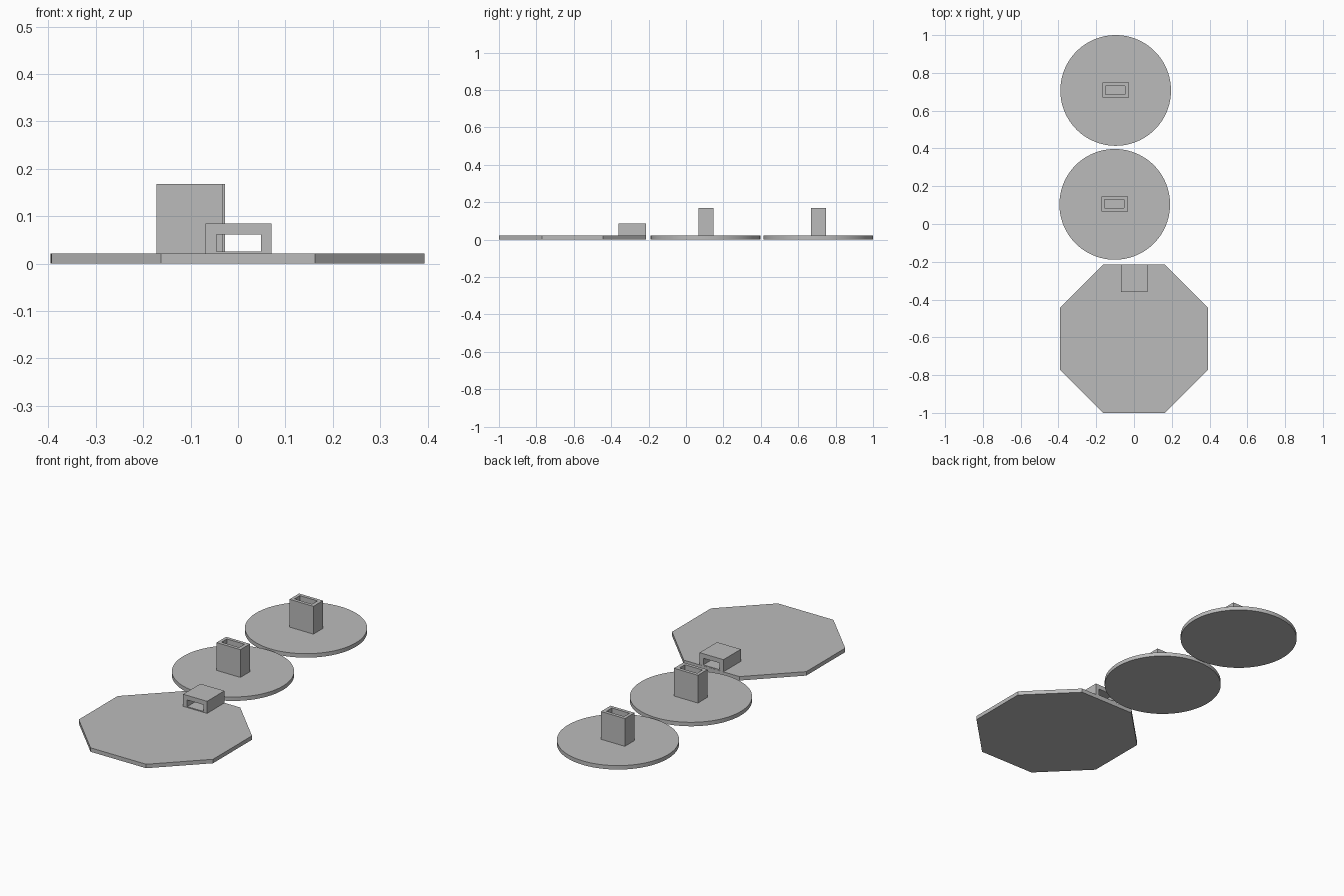
import bpy, bmesh, math
from mathutils import Matrix, Vector

if "Cube" in bpy.data.objects:
    bpy.data.objects.remove(bpy.data.objects["Cube"])

grey = bpy.data.materials.new("light grey")
grey.diffuse_color = (0.5, 0.5, 0.5, 1)
grey.use_nodes = True
grey.node_tree.nodes["Principled BSDF"].inputs["Base Color"].default_value = grey.diffuse_color
PLATE = 0.021


def finish(name, bm, loc):
    bmesh.ops.recalc_face_normals(bm, faces=bm.faces)
    me = bpy.data.meshes.new(name)
    bm.to_mesh(me)
    bm.free()
    me.materials.append(grey)
    ob = bpy.data.objects.new(name, me)
    ob.location = loc
    bpy.context.collection.objects.link(ob)
    return ob


def plate(name, x, y, radius, sides, turn=0.0):
    """Flat regular plate standing on the ground."""
    bm = bmesh.new()
    bmesh.ops.create_cone(bm, cap_ends=True, segments=sides, radius1=radius,
                          radius2=radius, depth=PLATE,
                          matrix=Matrix.Rotation(turn, 4, 'Z'))
    return finish(name, bm, (x, y, PLATE / 2))


def sleeve(name, outer, inner, length, loc, matrix=Matrix()):
    """Open rectangular tube along z; outer and inner are (x0, x1, y0, y1)."""
    bm = bmesh.new()
    rings = []
    for x0, x1, y0, y1 in (outer, inner):
        for z in (0, length):
            rings.append([bm.verts.new(matrix @ Vector((x, y, z)))
                          for x, y in ((x0, y0), (x1, y0), (x1, y1), (x0, y1))])
    ob, ot, ib, it = rings
    for a, b in ((ob, ot), (ot, it), (it, ib), (ib, ob)):
        for i in range(4):
            j = (i + 1) % 4
            bm.faces.new((a[i], a[j], b[j], b[i]))
    return finish(name, bm, loc)


# Octagonal base plate
plate("octagon_plate", 0, -0.607, 0.393 / math.cos(math.pi / 8), 8, math.pi / 8)

# Sideways socket on the edge of the octagon, open front to back
sleeve("socket", (-0.069, 0.071, PLATE, 0.085), (-0.045, 0.049, 0.026, 0.061),
       0.145, (0, -0.215, 0), Matrix.Rotation(math.pi / 2, 4, 'X'))

# Two round plates, each with an upright hollow post
for label, x, y in (("middle", -0.102, 0.104), ("back", -0.097, 0.707)):
    disc = plate(label + "_disc", x, y, 0.293, 96)
    for p in disc.data.polygons:
        p.use_smooth = abs(p.normal.z) < 0.5
    for e in disc.data.edges:
        a, b = (disc.data.vertices[v].co for v in e.vertices)
        e.use_edge_sharp = abs(a.z - b.z) < 1e-4
    sleeve(label + "_post", (-0.07, 0.07, -0.04, 0.04),
           (-0.053, 0.05, -0.0225, 0.0225), 0.168 - PLATE, (x, y + 0.002, PLATE))
